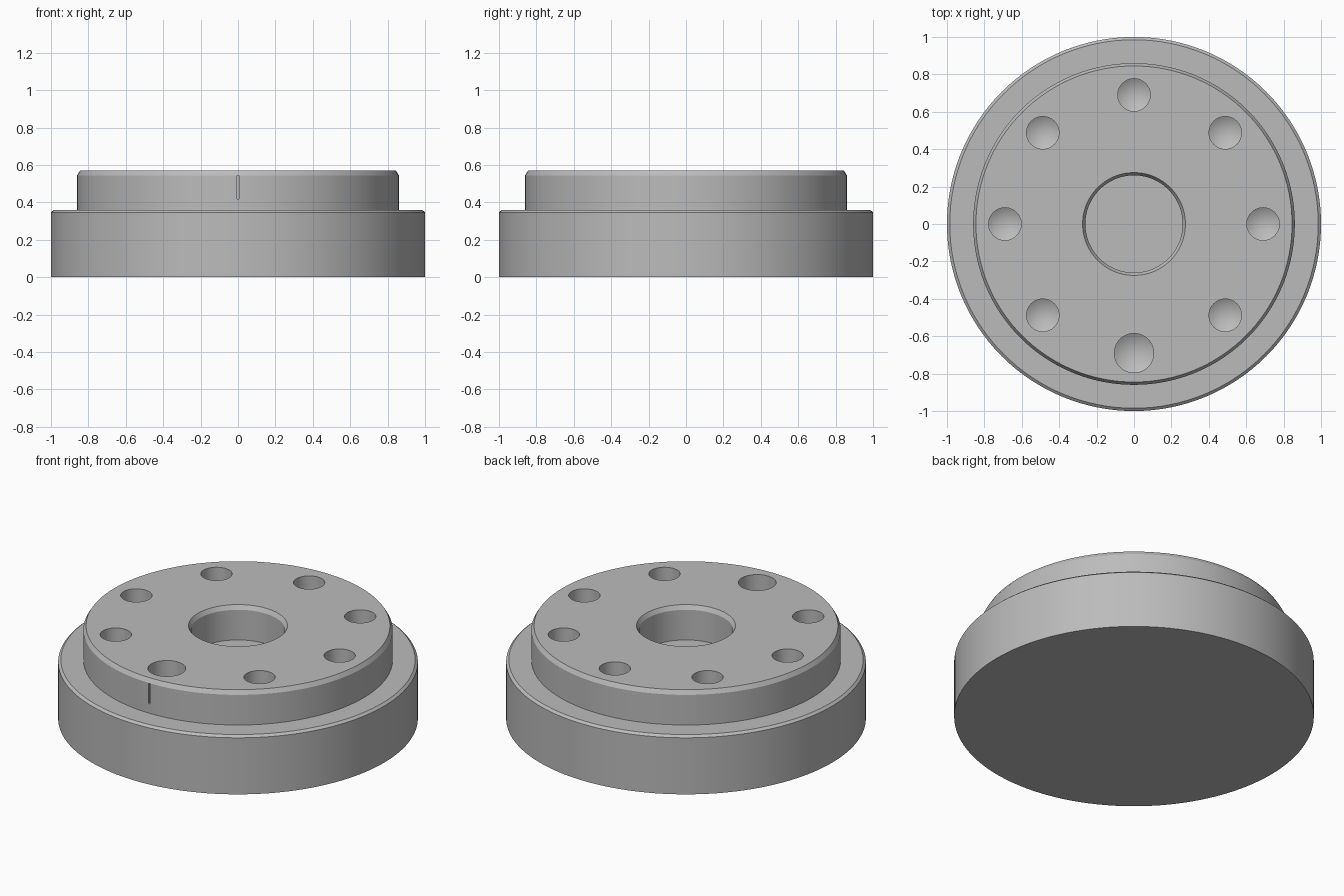
import bpy, bmesh, math

SEGMENTS = 128
BASE_TOP, BOSS_TOP = 0.36, 0.57
HOLE_CIRCLE = 0.69

if "Cube" in bpy.data.objects:
    bpy.data.objects.remove(bpy.data.objects["Cube"], do_unlink=True)

grey = bpy.data.materials.new("machined grey")
grey.use_nodes = True
colour = (0.5, 0.5, 0.5, 1)
grey.diffuse_color = colour
grey.node_tree.nodes["Principled BSDF"].inputs["Base Color"].default_value = colour


def lathe(name, profile, segments, location=(0, 0, 0)):
    """Revolve an (r, z) profile that starts and ends on the axis."""
    bm = bmesh.new()
    rings = []
    for r, z in profile:
        count = segments if r > 0 else 1
        rings.append([bm.verts.new((r * math.cos(math.tau * i / segments),
                                    r * math.sin(math.tau * i / segments), z))
                      for i in range(count)])
    for lower, upper in zip(rings, rings[1:]):
        for i in range(segments):
            j = (i + 1) % segments
            if len(lower) == 1:
                bm.faces.new((lower[0], upper[j], upper[i]))
            elif len(upper) == 1:
                bm.faces.new((lower[i], lower[j], upper[0]))
            else:
                bm.faces.new((lower[i], lower[j], upper[j], upper[i]))
    bmesh.ops.recalc_face_normals(bm, faces=bm.faces)
    mesh = bpy.data.meshes.new(name)
    bm.to_mesh(mesh)
    bm.free()
    mesh.materials.append(grey)
    obj = bpy.data.objects.new(name, mesh)
    obj.location = location
    bpy.context.collection.objects.link(obj)
    return obj


def cut(target, cutter):
    cutter.hide_render = True
    bpy.context.view_layer.objects.active = target
    mod = target.modifiers.new("cut", "BOOLEAN")
    mod.operation, mod.solver, mod.object = "DIFFERENCE", "EXACT", cutter
    bpy.ops.object.modifier_apply(modifier=mod.name)
    bpy.data.objects.remove(cutter, do_unlink=True)


# Stepped body with chamfered rims and a shallow centre bore
body = lathe("flange_body", [
    (0, 0), (1, 0), (1, BASE_TOP - 0.013), (0.985, BASE_TOP),
    (0.86, BASE_TOP), (0.86, BOSS_TOP - 0.025), (0.845, BOSS_TOP),
    (0.275, BOSS_TOP), (0.26, BOSS_TOP - 0.025), (0.26, BASE_TOP), (0, BASE_TOP),
], SEGMENTS)

# Ring of drilled holes with conical bottoms, the front one larger
for k in range(8):
    angle = math.tau * k / 8 - math.pi / 2
    radius = 0.105 if k == 0 else 0.087
    drill = lathe("drill", [(0, -0.15 - radius * 0.6), (radius, -0.15),
                            (radius, 0.1), (0, 0.1)], 48,
                  (HOLE_CIRCLE * math.cos(angle), HOLE_CIRCLE * math.sin(angle), BOSS_TOP))
    cut(body, drill)

# Thin index groove on the front of the boss
bpy.ops.mesh.primitive_cube_add(size=1, location=(0, -0.865, 0.48))
groove = bpy.context.object
groove.scale = (0.01, 0.03, 0.125)
cut(body, groove)

bpy.ops.object.select_all(action="DESELECT")
body.select_set(True)
bpy.context.view_layer.objects.active = body
bpy.ops.object.shade_smooth_by_angle(angle=math.radians(30))
